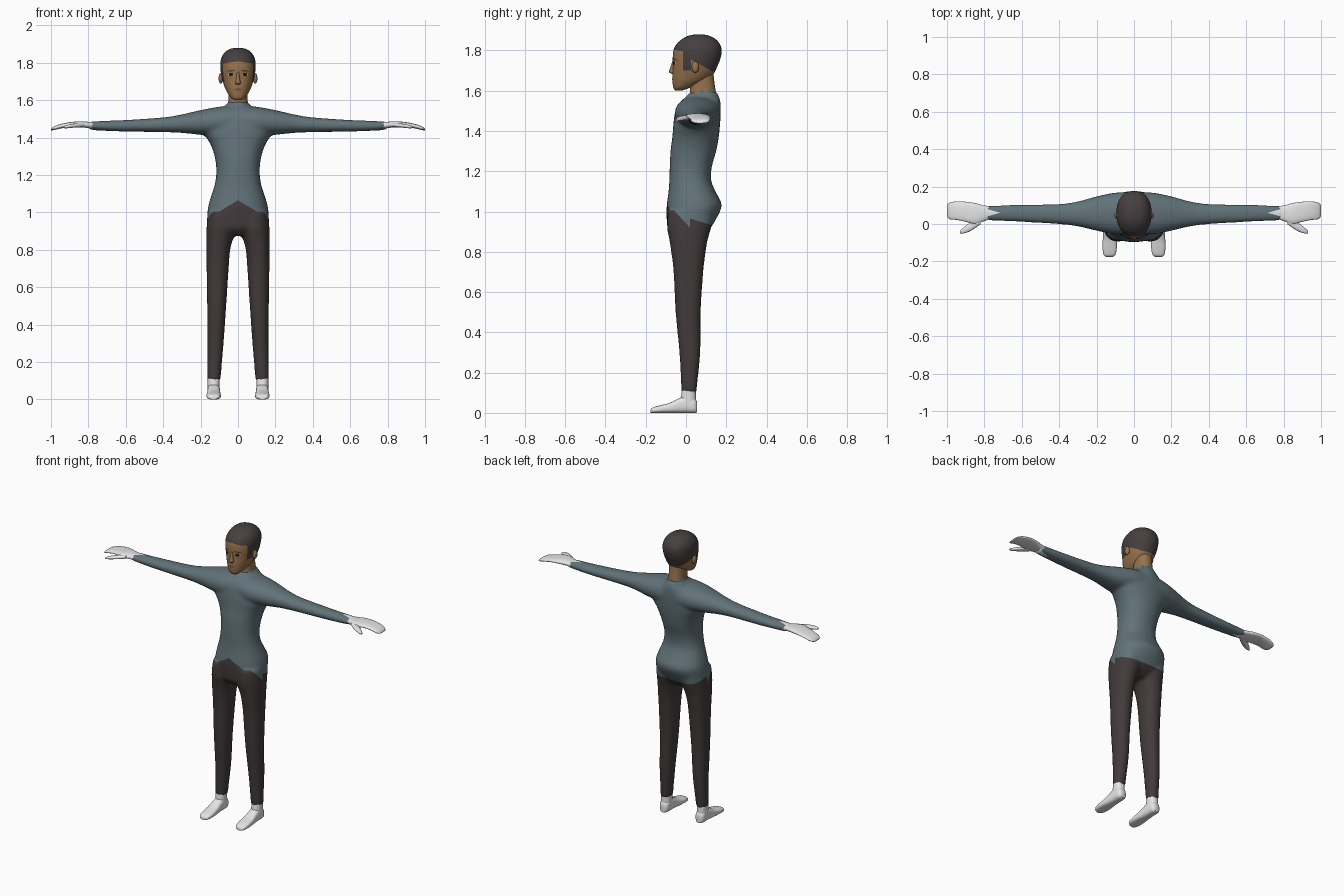
import bpy, bmesh, math
from mathutils import Vector
from mathutils.bvhtree import BVHTree

cube = bpy.data.objects.get("Cube")
if cube:
    bpy.data.objects.remove(cube)


def material(name, r, g, b):
    m = bpy.data.materials.new(name)
    m.use_nodes = True
    m.diffuse_color = (r, g, b, 1)
    m.node_tree.nodes["Principled BSDF"].inputs["Base Color"].default_value = (r, g, b, 1)
    return m


SHIRT = material("slate_shirt", 0.12, 0.17, 0.19)
TROUSERS = material("dark_trousers", 0.055, 0.043, 0.043)
SKIN = material("brown_skin", 0.31, 0.17, 0.075)
HAIR = material("dark_hair", 0.062, 0.05, 0.051)
WHITE = material("white_gloves_and_socks", 0.78, 0.78, 0.78)
EYE = material("black_eye", 0.012, 0.01, 0.01)
LIP = material("brown_lip", 0.17, 0.075, 0.045)

AXES = {"z": (0, 1, 2), "x": (1, 2, 0), "y": (0, 2, 1)}


def spline(rows, steps):
    """Catmull-Rom interpolation of the section rows."""
    out = []
    for i in range(len(rows) - 1):
        a, b, c, d = (rows[max(0, min(len(rows) - 1, i + k))] for k in (-1, 0, 1, 2))
        for s in range(steps):
            t = s / steps
            out.append([q + t / 2 * (r - p + t * (2 * p - 5 * q + 4 * r - w + t * (3 * (q - r) + w - p)))
                        for p, q, r, w in zip(a, b, c, d)])
    return out + [rows[-1]]


def loft(bm, axis, rows, flip=1, power=2.2, segs=32, steps=4):
    """Skin rounded sections; each row is position, u min, u max, v min, v max."""
    iu, iv, it = AXES[axis]
    rings = []
    for t, u0, u1, v0, v1 in spline(rows, steps):
        ring = []
        for k in range(segs):
            ang = math.tau * k / segs
            c, s = math.cos(ang), math.sin(ang)
            co = [0, 0, 0]
            co[iu] = (u0 + u1) / 2 + (u1 - u0) / 2 * math.copysign(abs(c) ** (2 / power), c)
            co[iv] = (v0 + v1) / 2 + (v1 - v0) / 2 * math.copysign(abs(s) ** (2 / power), s)
            co[it] = t
            co[0] *= flip
            ring.append(bm.verts.new(co))
        rings.append(ring)
    faces = [bm.faces.new((a[k], a[(k + 1) % segs], b[(k + 1) % segs], b[k]))
             for a, b in zip(rings, rings[1:]) for k in range(segs)]
    faces += [bm.faces.new(rings[0]), bm.faces.new(rings[-1])]
    bmesh.ops.recalc_face_normals(bm, faces=faces)


def finish(name, bm, *mats, angle=55):
    me = bpy.data.meshes.new(name)
    bm.to_mesh(me)
    bm.free()
    for m in mats:
        me.materials.append(m)
    ob = bpy.data.objects.new(name, me)
    bpy.context.collection.objects.link(ob)
    bpy.ops.object.select_all(action="DESELECT")
    ob.select_set(True)
    bpy.context.view_layer.objects.active = ob
    bpy.ops.object.shade_smooth_by_angle(angle=math.radians(angle))
    return ob


def cut(bm, point, normal, near):
    """Slice the faces that pass the test so colour borders stay crisp."""
    faces = [f for f in bm.faces if near(f.calc_center_median())]
    geom = faces + list({e for f in faces for e in f.edges}) + list({v for f in faces for v in f.verts})
    bmesh.ops.bisect_plane(bm, geom=geom, plane_co=point, plane_no=normal, dist=1e-5)


def paint(bm, rule):
    for f in bm.faces:
        f.material_index = rule(f.calc_center_median())


# Clothed body: torso, arms and legs fused into one smooth skin
bm = bmesh.new()
torso = [(0.875, 0.08, -0.05, 0.07), (0.91, 0.15, -0.088, 0.115), (0.96, 0.165, -0.096, 0.148),
         (1.03, 0.16, -0.096, 0.178), (1.09, 0.143, -0.088, 0.152), (1.15, 0.124, -0.083, 0.126),
         (1.22, 0.116, -0.081, 0.128), (1.3, 0.125, -0.077, 0.15), (1.37, 0.15, -0.068, 0.163),
         (1.42, 0.183, -0.064, 0.168), (1.46, 0.185, -0.06, 0.171), (1.51, 0.14, -0.05, 0.173),
         (1.55, 0.095, -0.022, 0.17), (1.575, 0.062, 0.005, 0.162), (1.595, 0.05, 0.02, 0.152)]
loft(bm, "z", [(z, -w, w, f, b) for z, w, f, b in torso])
arm = [(0, -0.05, 0.17, 1.41, 1.575), (0.1, -0.055, 0.168, 1.41, 1.565), (0.2, -0.036, 0.148, 1.415, 1.547),
       (0.3, -0.013, 0.121, 1.425, 1.524), (0.4, -0.001, 0.107, 1.429, 1.508), (0.6, 0.011, 0.103, 1.432, 1.494),
       (0.75, 0.018, 0.099, 1.438, 1.488), (0.8, 0.022, 0.097, 1.444, 1.485)]
leg = [(1.0, 0.005, 0.162, -0.09, 0.14), (0.92, 0.008, 0.168, -0.094, 0.125), (0.86, 0.026, 0.169, -0.083, 0.108),
       (0.8, 0.042, 0.169, -0.074, 0.098), (0.7, 0.05, 0.168, -0.062, 0.086), (0.5, 0.063, 0.165, -0.052, 0.073),
       (0.3, 0.077, 0.164, -0.033, 0.071), (0.17, 0.088, 0.164, -0.026, 0.059), (0.1, 0.093, 0.166, -0.023, 0.052)]
for side in (1, -1):
    loft(bm, "x", arm, side)
    loft(bm, "z", leg, side)
body = finish("clothed_body", bm, SHIRT, TROUSERS, WHITE)
remesh = body.modifiers.new("fuse", "REMESH")
remesh.mode = "VOXEL"
remesh.voxel_size = 0.01
soften = body.modifiers.new("soften", "SMOOTH")
soften.factor = 0.5
soften.iterations = 7
for name in ("fuse", "soften"):
    bpy.ops.object.modifier_apply(modifier=name)


def hem(p):
    if p.y < -0.055:
        return max(1.065 - 0.6 * abs(p.x), 1.005)
    if p.y < 0.02:
        return 1.0 - (p.y + 0.055) * 1.07
    return 0.965 - (p.y - 0.02) * 0.3


def cuff(p):
    return min(0.785, 0.715 + abs(p.y - 0.06) * 3.5)


def near_hem(p):
    return 0.89 < p.z < 1.09 and abs(p.x) < 0.2


def near_cuff(p):
    return 0.69 < abs(p.x) < 0.8


bm = bmesh.new()
bm.from_mesh(body.data)
for y in (-0.055, 0.02):
    cut(bm, (0, y, 1), (0, 1, 0), near_hem)
cut(bm, (0, 0, 1.005), (0, 0, 1), near_hem)
cut(bm, (0, -0.055, 1.0), (0, 1.07, 1), near_hem)
cut(bm, (0, 0.02, 0.965), (0, 0.3, 1), near_hem)
for side in (1, -1):
    cut(bm, (0, 0, 1.065), (0.6 * side, 0, 1), near_hem)
    cut(bm, (0.785 * side, 0, 0), (1, 0, 0), near_cuff)
    for slope in (3.5, -3.5):
        cut(bm, (0.715 * side, 0.06, 0), (side, slope, 0), near_cuff)
paint(bm, lambda p: 2 if abs(p.x) > cuff(p) else int(abs(p.x) < 0.25 and p.z < hem(p)))
bm.to_mesh(body.data)
bm.free()
body.data.shade_smooth()

# Hands with thumbs, and feet with ankles
hand = [(0.775, 0.025, 0.095, 1.447, 1.483), (0.81, 0.012, 0.101, 1.452, 1.485), (0.85, 0, 0.112, 1.455, 1.487),
        (0.9, 0.012, 0.119, 1.456, 1.482), (0.95, 0.022, 0.12, 1.448, 1.472), (0.985, 0.026, 0.115, 1.44, 1.459),
        (1.0, 0.042, 0.1, 1.438, 1.447)]
thumb = [(0.82, 0.0, 0.05, 1.457, 1.48), (0.85, -0.022, 0.03, 1.455, 1.478), (0.88, -0.04, 0.006, 1.453, 1.474),
         (0.91, -0.05, -0.018, 1.45, 1.468), (0.93, -0.05, -0.036, 1.45, 1.46)]
foot = [(-0.176, 0.115, 0.148, 0, 0.016), (-0.165, 0.1, 0.162, 0, 0.027), (-0.13, 0.092, 0.168, 0, 0.037),
        (-0.08, 0.093, 0.167, 0, 0.05), (-0.04, 0.096, 0.164, 0, 0.07), (0.0, 0.097, 0.162, 0, 0.085),
        (0.04, 0.1, 0.16, 0, 0.075), (0.055, 0.11, 0.15, 0.003, 0.055)]
ankle = [(0.03, 0.099, 0.161, -0.03, 0.053), (0.07, 0.098, 0.162, -0.026, 0.05), (0.13, 0.098, 0.162, -0.018, 0.048)]
for side, label in ((1, "left"), (-1, "right")):
    bm = bmesh.new()
    loft(bm, "x", hand, side, power=2.5)
    loft(bm, "x", thumb, side, segs=16)
    finish(label + "_hand", bm, WHITE)
    bm = bmesh.new()
    loft(bm, "y", foot, side, power=2.8)
    loft(bm, "z", ankle, side)
    finish(label + "_foot", bm, WHITE)

# Neck with a jagged collar
bm = bmesh.new()
loft(bm, "z", [(1.56, -0.062, 0.062, 0.015, 0.157), (1.6, -0.051, 0.051, 0.02, 0.147),
               (1.65, -0.05, 0.05, 0.022, 0.14), (1.7, -0.05, 0.05, 0.03, 0.135)], segs=48, steps=8)


def collar(p):
    turn = math.atan2(p.x, p.y - 0.08) / math.tau
    return 1.588 + (0.05 * abs((turn * 8) % 1 - 0.5) if p.y > 0.05 else 0)


paint(bm, lambda p: int(p.z < collar(p)))
finish("neck", bm, SKIN, SHIRT)

# Head with a cropped hair cap
bm = bmesh.new()
head = [(1.602, 0.022, -0.054, -0.015), (1.615, 0.039, -0.063, 0.02), (1.645, 0.06, -0.067, 0.09),
        (1.68, 0.075, -0.067, 0.134), (1.72, 0.087, -0.064, 0.155), (1.76, 0.093, -0.066, 0.171),
        (1.8, 0.094, -0.062, 0.177), (1.83, 0.087, -0.048, 0.169), (1.856, 0.07, -0.02, 0.147),
        (1.873, 0.045, 0.013, 0.115), (1.88, 0.013, 0.05, 0.08)]
loft(bm, "z", [(z, -w, w, f, b) for z, w, f, b in head], segs=48, steps=5)
bm.normal_update()
surface = BVHTree.FromBMesh(bm)


def hairline(p):
    if p.y < -0.015:
        return 1.808 - 0.15 * abs(p.x)
    if p.y < 0.025:
        return 1.7
    return max(1.755 - (p.y - 0.025) * 0.55, 1.695)


for y in (-0.015, 0.025):
    cut(bm, (0, y, 0), (0, 1, 0), lambda p: p.z > 1.66)
for side in (1, -1):
    cut(bm, (0, 0, 1.808), (0.15 * side, 0, 1), lambda p: p.y < -0.015)
cut(bm, (0, 0, 1.7), (0, 0, 1), lambda p: -0.015 < p.y < 0.025)
cut(bm, (0, 0.025, 1.755), (0, 0.55, 1), lambda p: p.y > 0.025)
cut(bm, (0, 0, 1.695), (0, 0, 1), lambda p: p.y > 0.1)
paint(bm, lambda p: int(p.z > hairline(p)))
finish("head", bm, SKIN, HAIR)

# Nose and ears
bm = bmesh.new()
loft(bm, "z", [(1.683, -0.012, 0.012, -0.071, -0.04), (1.693, -0.016, 0.016, -0.085, -0.04),
               (1.71, -0.011, 0.011, -0.08, -0.04), (1.75, -0.008, 0.008, -0.067, -0.04)], segs=16)
finish("nose", bm, SKIN)
for side, label in ((1, "left"), (-1, "right")):
    bm = bmesh.new()
    bmesh.ops.create_uvsphere(bm, u_segments=16, v_segments=10, radius=1)
    bmesh.ops.scale(bm, vec=(0.012, 0.018, 0.028), verts=bm.verts)
    bmesh.ops.translate(bm, vec=(side * 0.092, 0.046, 1.717), verts=bm.verts)
    finish(label + "_ear", bm, SKIN)


def face_plate(name, mat, x, z, width, height, tilt=0, lift=0.002):
    """Oval plate laid over the front of the head."""
    bm = bmesh.new()
    points = [(0, 0)] + [(math.cos(math.tau * k / 16), math.sin(math.tau * k / 16)) for k in range(16)]
    verts = []
    for c, s in points:
        px, pz = x + c * width, z + s * height + c * tilt
        hit = surface.ray_cast(Vector((px, -1, pz)), Vector((0, 1, 0)))[0]
        verts.append(bm.verts.new((px, hit.y - lift, pz)))
    for k in range(16):
        bm.faces.new((verts[0], verts[1 + k], verts[1 + (k + 1) % 16]))
    finish(name, bm, mat)


# Eyes, brows and mouth
for side, label in ((1, "left"), (-1, "right")):
    face_plate(label + "_eye_white", WHITE, side * 0.037, 1.736, 0.016, 0.006)
    face_plate(label + "_eye", EYE, side * 0.037, 1.737, 0.012, 0.009, lift=0.003)
    face_plate(label + "_brow", HAIR, side * 0.038, 1.757, 0.022, 0.004, -0.003 * side)
face_plate("mouth", LIP, 0, 1.657, 0.022, 0.005)
